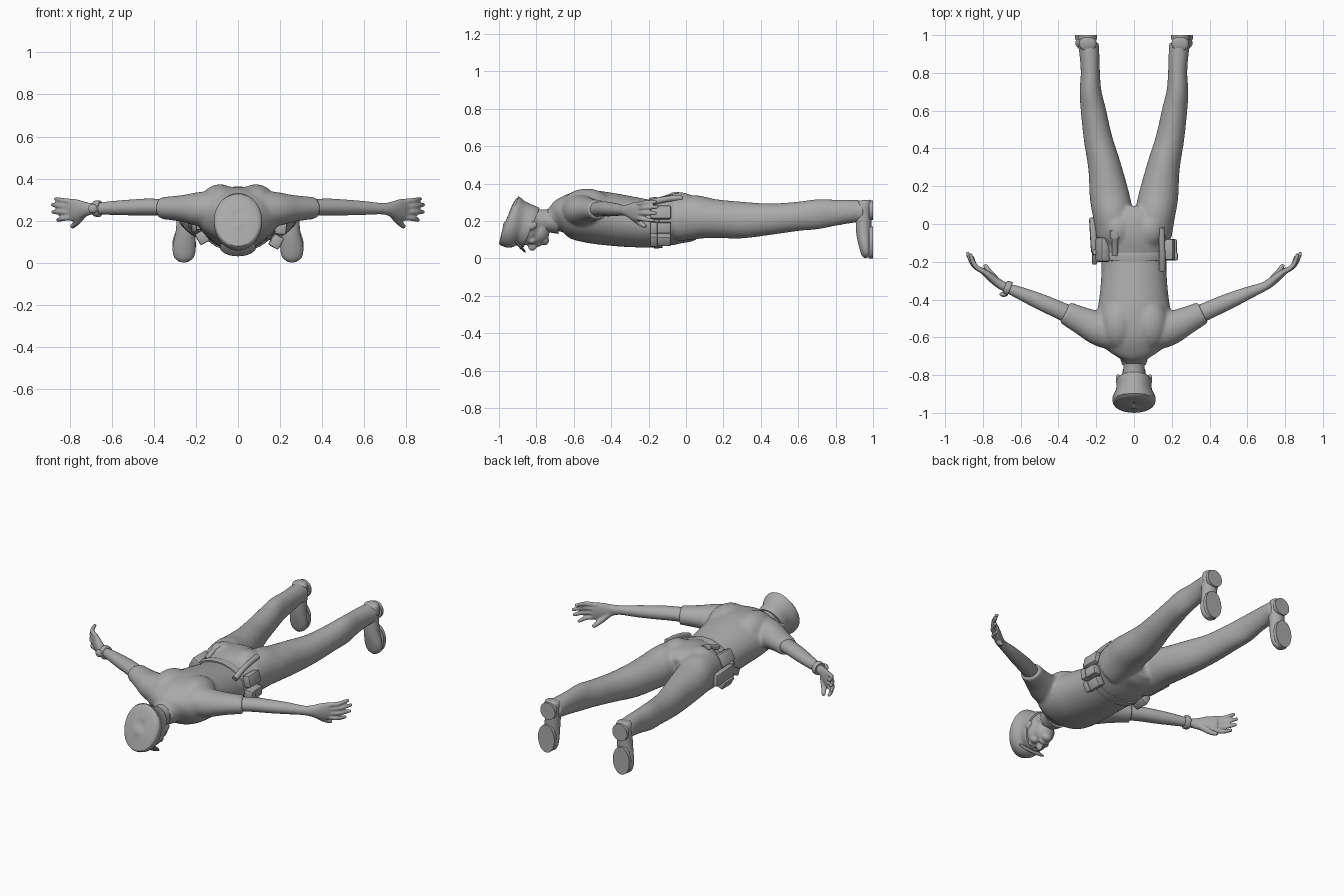
import bpy, bmesh, math
from mathutils import Vector, Matrix

grey = bpy.data.materials.new("plain grey")
grey.diffuse_color = (0.4, 0.4, 0.4, 1)


def finish(name, bm, voxel=0, smooth=0):
    """Turn a bmesh into a smooth object, optionally fusing its pieces."""
    bmesh.ops.recalc_face_normals(bm, faces=bm.faces)
    me = bpy.data.meshes.new(name)
    bm.to_mesh(me)
    bm.free()
    me.materials.append(grey)
    ob = bpy.data.objects.new(name, me)
    bpy.context.collection.objects.link(ob)
    for o in bpy.context.selected_objects:
        o.select_set(False)
    bpy.context.view_layer.objects.active = ob
    ob.select_set(True)
    if voxel:
        m = ob.modifiers.new("fuse", 'REMESH')
        m.mode, m.voxel_size, m.use_smooth_shade = 'VOXEL', voxel, True
        s = ob.modifiers.new("soften", 'SMOOTH')
        s.factor, s.iterations = 0.5, smooth
    else:
        bpy.ops.object.shade_smooth_by_angle(angle=math.radians(40))
    return ob


def loft(bm, keys, up=(0, 0, 1), n=24, steps=4, side=1):
    """Skin elliptical rings (x, y, z, half width, half height) along a smooth path."""
    rows = []
    for i in range(len(keys) - 1):
        p = [Vector(keys[min(max(i + k, 0), len(keys) - 1)]) for k in (-1, 0, 1, 2)]
        for s in range(steps):
            t = s / steps
            rows.append(0.5 * (2 * p[1] + (p[2] - p[0]) * t
                               + (2 * p[0] - 5 * p[1] + 4 * p[2] - p[3]) * t * t
                               + (3 * p[1] - p[0] - 3 * p[2] + p[3]) * t ** 3))
    rows.append(Vector(keys[-1]))
    rings = []
    for i, r in enumerate(rows):
        a, b = rows[max(i - 1, 0)], rows[min(i + 1, len(rows) - 1)]
        tan = (Vector(b[:3]) - Vector(a[:3])).normalized()
        u = tan.cross(Vector(up)).normalized()
        v = u.cross(tan)
        ring = []
        for k in range(n):
            w = math.tau * k / n
            c = Vector(r[:3]) + u * r[3] * math.cos(w) + v * r[4] * math.sin(w)
            ring.append(bm.verts.new((c.x * side, c.y, c.z)))
        rings.append(ring)
    for p, q in zip(rings, rings[1:]):
        for k in range(n):
            bm.faces.new((p[k], p[(k + 1) % n], q[(k + 1) % n], q[k]))
    bm.faces.new(rings[0])
    bm.faces.new(rings[-1])


def ball(bm, c, r, tilt=0):
    m = Matrix.Translation(c) @ Matrix.Rotation(tilt, 4, 'X') @ Matrix.Diagonal((*r, 1))
    bmesh.ops.create_uvsphere(bm, u_segments=24, v_segments=14, radius=1, matrix=m)


def box(name, c, size, rot=(0, 0, 0), bevel=0.008):
    bm = bmesh.new()
    bmesh.ops.create_cube(bm, size=1, matrix=Matrix.Diagonal((*size, 1)))
    bmesh.ops.bevel(bm, geom=bm.edges[:], offset=bevel, segments=2, affect='EDGES', profile=0.5)
    ob = finish(name, bm)
    ob.location, ob.rotation_euler = c, rot
    return ob


def body(rows):
    """Centred sections given as y, half width, top z, bottom z."""
    return [(0, y, (t + b) / 2, w, (t - b) / 2) for y, w, t, b in rows]


# Shirt: torso, shoulder blades and short sleeves
bm = bmesh.new()
loft(bm, body([(-.735, .06, .25, .15), (-.70, .085, .285, .14), (-.66, .15, .325, .125),
               (-.6, .195, .355, .10), (-.5, .20, .363, .08), (-.4, .185, .35, .068),
               (-.3, .175, .332, .06), (-.2, .172, .315, .058), (-.14, .18, .32, .062)]), n=40)
for s in (1, -1):
    ball(bm, (.085 * s, -.53, .27), (.10, .14, .103))
    loft(bm, [(.08, -.585, .255, .09, .09), (.18, -.555, .255, .092, .082),
              (.27, -.515, .258, .075, .063), (.365, -.468, .26, .061, .052)], side=s)
finish("shirt", bm, .009, 6)

# Shirt collar
bm = bmesh.new()
loft(bm, [(0, -.745, .20, .062, .056), (0, -.73, .20, .068, .062), (0, -.69, .205, .08, .075)])
finish("collar", bm)

# Trousers: hips and both legs
bm = bmesh.new()
loft(bm, body([(-.18, .172, .313, .06), (-.1, .187, .335, .068), (-.04, .2, .345, .08),
               (.04, .2, .335, .092), (.09, .13, .30, .12)]), n=40)
for s in (1, -1):
    ball(bm, (.085 * s, -.03, .25), (.09, .11, .103))
    loft(bm, [(.10, -.06, .21, .10, .12), (.112, .05, .22, .106, .118), (.13, .15, .213, .105, .104),
              (.155, .3, .205, .088, .098), (.19, .45, .21, .076, .084), (.215, .6, .225, .067, .078),
              (.230, .7, .236, .058, .08), (.231, .8, .245, .051, .07), (.236, .9, .252, .053, .061),
              (.242, .955, .25, .056, .06)], side=s)
finish("trousers", bm, .009, 5)

# Belt
bm = bmesh.new()
loft(bm, body([(-.185, .176, .32, .054), (-.18, .181, .324, .051),
               (-.145, .186, .33, .055), (-.14, .182, .326, .06)]), n=40, steps=1)
finish("belt", bm)

for s, label in ((1, "right"), (-1, "left")):
    # Shoe with sole and heel
    bm = bmesh.new()
    loft(bm, [(.245, .955, .312, .03, .025), (.245, .955, .295, .046, .04), (.245, .95, .22, .046, .042),
              (.25, .95, .14, .047, .04), (.256, .958, .07, .055, .034), (.257, .965, .025, .046, .028),
              (.257, .968, .004, .02, .016)], up=(0, 1, 0), side=s)
    finish(label + "_shoe", bm)
    bm = bmesh.new()
    for z, r in ((.257, .052), (.085, .085)):
        m = (Matrix.Translation(((.246 if z > .2 else .256) * s, .989, z)) @ Matrix.Diagonal((.05 if z > .2 else .056, 1, r, 1))
             @ Matrix.Rotation(math.pi / 2, 4, 'X'))
        bmesh.ops.create_cone(bm, cap_ends=True, segments=28, radius1=1, radius2=1, depth=.022, matrix=m)
    finish(label + "_sole", bm)

    # Bare arm, palm, fingers and thumb
    bm = bmesh.new()
    loft(bm, [(.30, -.50, .26, .05, .04), (.42, -.445, .265, .046, .04), (.5, -.41, .263, .043, .038),
              (.6, -.367, .26, .034, .033), (.68, -.335, .257, .025, .027), (.72, -.312, .255, .024, .033),
              (.77, -.272, .251, .021, .052), (.81, -.24, .25, .014, .05)], side=s)
    for z0, z1, x1, y1 in ((.29, .303, .865, -.165), (.266, .275, .88, -.157),
                           (.241, .241, .878, -.165), (.216, .203, .855, -.178)):
        loft(bm, [(.79, -.255, z0, .014, .014), ((.79 + x1) / 2 + .013, (y1 - .255) / 2 - .012, (z0 + z1) / 2, .013, .013),
                  (x1, y1, z1, .010, .010)], n=10, side=s)
        ball(bm, (x1 * s, y1, z1), (.0105,) * 3)
    loft(bm, [(.735, -.295, .235, .022, .02), (.765, -.255, .195, .016, .016), (.79, -.215, .17, .011, .011)], n=12, side=s)
    finish(label + "_arm", bm, .0055, 3)

# Wristwatch band and face
bm = bmesh.new()
loft(bm, [(.655, -.345, .257, .036, .037), (.66, -.343, .257, .039, .040),
          (.68, -.335, .257, .037, .038), (.685, -.333, .257, .034, .035)], side=-1, steps=2)
ball(bm, (-.69, -.372, .257), (.022, .014, .022))
finish("wristwatch", bm)

# Head: skull, jaw, neck, ears and facial features
bm = bmesh.new()
loft(bm, [(0, -.66, .215, .066, .066), (0, -.74, .205, .056, .058), (0, -.80, .20, .06, .065)])
ball(bm, (0, -.845, .175), (.083, .085, .102))
ball(bm, (0, -.79, .14), (.062, .06, .066))
ball(bm, (0, -.757, .095), (.032, .025, .025))
ball(bm, (0, -.822, .066), (.016, .024, .026))
ball(bm, (0, -.787, .078), (.034, .012, .016))
ball(bm, (0, -.862, .092), (.06, .014, .022))
for s in (1, -1):
    ball(bm, (.085 * s, -.825, .175), (.012, .032, .022), .3)
    ball(bm, (.036 * s, -.822, .095), (.026, .022, .02))
finish("head", bm, .006, 3)

# Peaked cap with band and visor
bm = bmesh.new()
loft(bm, [(0, -.825, .165, .089, .111), (0, -.838, .17, .093, .115), (0, -.876, .183, .095, .118),
          (0, -.912, .191, .112, .136), (0, -.937, .197, .114, .139), (0, -.953, .203, .10, .125),
          (0, -.961, .206, .05, .06), (0, -.962, .2065, .005, .006)], n=40)
finish("cap", bm)
bm = bmesh.new()
ball(bm, (0, -.893, .072), (.085, .055, .009), -.85)
finish("cap_visor", bm)

# Belt gear: pouches, sidearm holster, radio, torch and baton
for i, z in enumerate((.10, .165)):
    box(f"front_pouch_{i}", (.178 + .022 * i, -.135, z), (.05, .11, .058), (0, .5 - .4 * i, 0))
    box(f"front_pouch_flap_{i}", (.183 + .022 * i, -.172, z), (.052, .04, .062), (0, .5 - .4 * i, 0))
box("side_pouch", (.19, -.135, .245), (.045, .11, .07), (0, -.2, 0))
box("back_pouch", (-.165, -.135, .26), (.055, .13, .08), (0, .5, 0), .014)
box("holster", (-.215, -.06, .20), (.036, .19, .075), (0, 0, .06), .012)
box("sidearm_grip", (-.208, -.175, .18), (.028, .075, .045), (.5, 0, 0), .009)
box("holster_strap", (-.195, -.15, .2), (.05, .03, .09))
box("small_pouch", (-.17, -.14, .12), (.05, .09, .06), (0, -.5, 0))
bm = bmesh.new()
loft(bm, [(.15, -.245, .275, .017, .017), (.15, -.18, .30, .017, .017), (.148, -.10, .318, .016, .016),
          (.146, -.02, .325, .016, .016)], n=14)
finish("baton", bm)
bm = bmesh.new()
loft(bm, [(-.10, -.165, .30, .016, .016), (-.10, -.09, .328, .016, .016), (-.10, -.07, .335, .026, .018),
          (-.10, -.035, .34, .026, .016)], n=14)
finish("torch", bm)
